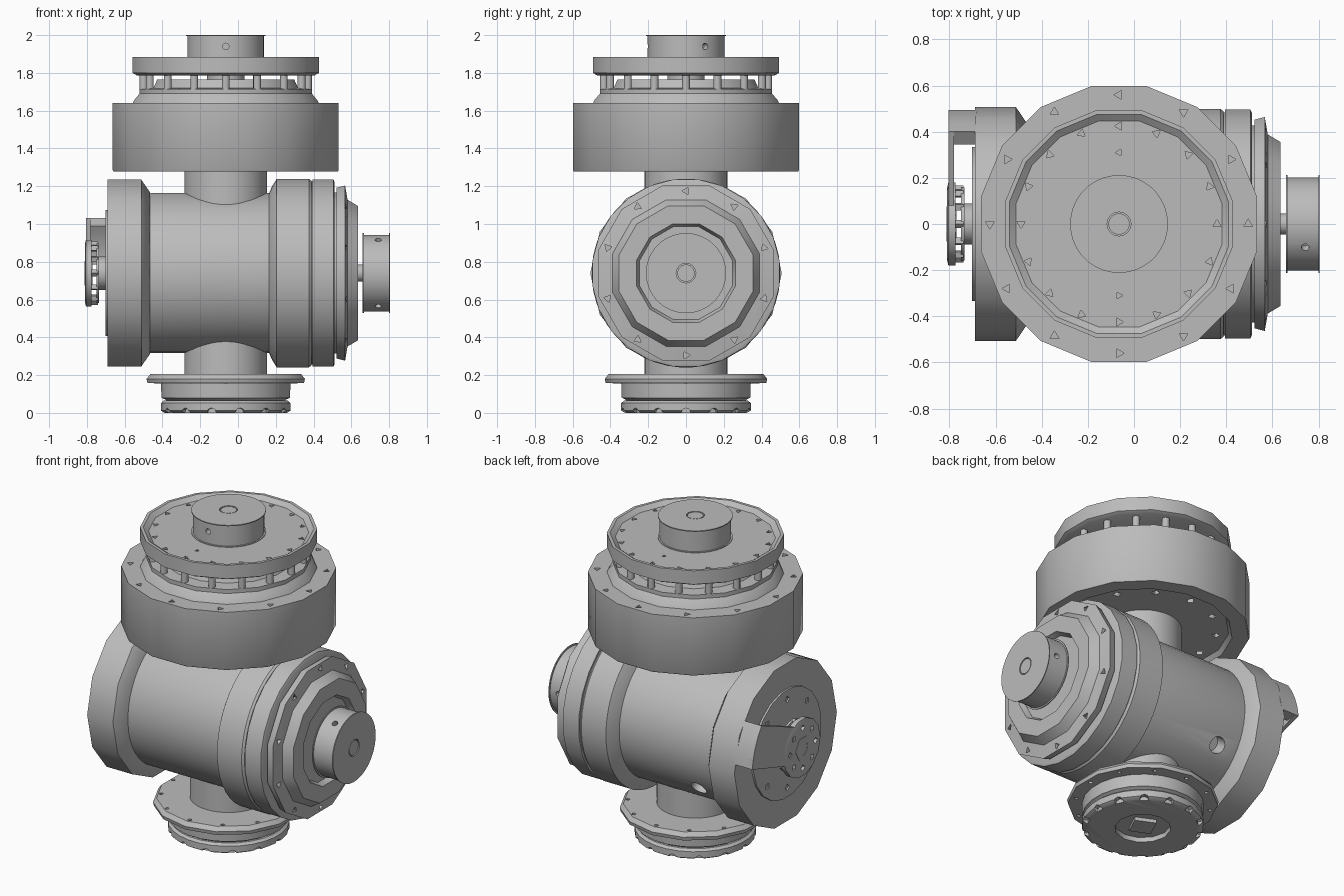
import bpy, bmesh, math
from mathutils import Matrix, Vector

old = bpy.data.objects.get("Cube")
if old:
    bpy.data.objects.remove(old, do_unlink=True)

grey = bpy.data.materials.new("machined grey")
grey.use_nodes = True
COLOUR = (0.5, 0.5, 0.5, 1)
grey.diffuse_color = COLOUR
grey.node_tree.nodes["Principled BSDF"].inputs["Base Color"].default_value = COLOUR

COLUMN = Matrix.Translation((-0.065, 0, 0))                                   # upright axis
BARREL = Matrix.Translation((0, 0, 0.74)) @ Matrix.Rotation(math.pi / 2, 4, 'Y')  # sideways axis


def finish(name, bm):
    bmesh.ops.recalc_face_normals(bm, faces=bm.faces)
    mesh = bpy.data.meshes.new(name)
    bm.to_mesh(mesh)
    bm.free()
    mesh.materials.append(grey)
    ob = bpy.data.objects.new(name, mesh)
    bpy.context.collection.objects.link(ob)
    return ob


def select(ob):
    bpy.ops.object.select_all(action='DESELECT')
    ob.select_set(True)
    bpy.context.view_layer.objects.active = ob


def smooth(ob):
    select(ob)
    bpy.ops.object.shade_smooth_by_angle(angle=math.radians(35))
    return ob


def lathe(name, frame, profile, sides=48):
    """Turn (radius, height) points about the frame's z axis and cap both ends."""
    bm = bmesh.new()
    rings = []
    for r, h in profile:
        ring = []
        for i in range(sides):
            a = math.tau * (i + 0.5) / sides
            ring.append(bm.verts.new(frame @ Vector((r * math.cos(a), r * math.sin(a), h))))
        rings.append(ring)
    for low, high in zip(rings, rings[1:]):
        for i in range(sides):
            j = (i + 1) % sides
            bm.faces.new((low[i], low[j], high[j], high[i]))
    bm.faces.new(rings[0])
    bm.faces.new(rings[-1])
    return finish(name, bm)


def studs(name, frame, count, radius, size, low, high, sides=12, turn=0.0):
    """A circle of small upright prisms."""
    bm = bmesh.new()
    for i in range(count):
        spin = Matrix.Rotation(math.tau * i / count + turn, 4, 'Z')
        place = Matrix.Translation((radius, 0, (low + high) / 2))
        bmesh.ops.create_cone(bm, cap_ends=True, segments=sides, radius1=size, radius2=size,
                              depth=high - low, matrix=frame @ spin @ place)
    return finish(name, bm)


def radial(name, frame, angles, radius, height, size, depth, sides=16):
    """Prisms pointing outwards from the frame's axis."""
    bm = bmesh.new()
    for a in angles:
        m = (frame @ Matrix.Rotation(a, 4, 'Z') @ Matrix.Translation((radius, 0, height))
             @ Matrix.Rotation(math.pi / 2, 4, 'Y'))
        bmesh.ops.create_cone(bm, cap_ends=True, segments=sides, radius1=size, radius2=size,
                              depth=depth, matrix=m)
    return finish(name, bm)


def cut(ob, cutter):
    mod = ob.modifiers.new("holes", 'BOOLEAN')
    mod.operation = 'DIFFERENCE'
    mod.solver = 'EXACT'
    mod.object = cutter
    select(ob)
    bpy.ops.object.modifier_apply(modifier=mod.name)
    bpy.data.objects.remove(cutter, do_unlink=True)


def prism(name, outline, x0, x1):
    """Extrude a (y, z) outline along x."""
    bm = bmesh.new()
    face = bm.faces.new([bm.verts.new((x0, y, z)) for y, z in outline])
    grown = bmesh.ops.extrude_face_region(bm, geom=[face])["geom"]
    bmesh.ops.translate(bm, vec=(x1 - x0, 0, 0),
                        verts=[v for v in grown if isinstance(v, bmesh.types.BMVert)])
    return finish(name, bm)


def arc(radius, start, end, steps=4):
    """(y, z) points around the barrel axis, angles in degrees."""
    angles = [math.radians(start + (end - start) * i / steps) for i in range(steps + 1)]
    return [(radius * math.cos(a), 0.74 + radius * math.sin(a)) for a in angles]


def hub(name, frame, low, high, angles):
    """Plain collar with thin rims, set-screw holes and a shaft end."""
    t = 0.006
    body = lathe(name, frame, [(0.212, low), (0.212, low + t), (0.203, low + t),
                               (0.203, high - t), (0.212, high - t), (0.212, high)])
    cut(body, radial("cutter", frame, angles, 0.2, (low + high) / 2 + 0.01, 0.017, 0.08))
    cut(body, studs("cutter", frame, 1, 0, 0.052, high - 0.012, high + 0.02, 16))
    smooth(body)
    smooth(lathe(name + "_shaft", frame, [(0.046, low - 0.09), (0.046, high - 0.002)], 16))


# Upper drum
drum = lathe("upper_drum", COLUMN, [(0.2, 1.305), (0.49, 1.305), (0.51, 1.277), (0.605, 1.277),
                                    (0.61, 1.285), (0.61, 1.64), (0.2, 1.64)], 16)
cut(drum, studs("cutter", COLUMN, 12, 0.56, 0.022, 1.615, 1.7, 3))
cut(drum, studs("cutter", COLUMN, 12, 0.42, 0.025, 1.25, 1.335, 4))
smooth(drum)
smooth(lathe("drum_collar", COLUMN, [(0.505, 1.635), (0.495, 1.655), (0.465, 1.69), (0.465, 1.715),
                                     (0.39, 1.72), (0.37, 1.765)], 16))

# Top plate carried on pins
smooth(studs("plate_pins", COLUMN, 16, 0.435, 0.021, 1.7, 1.8))
smooth(lathe("centre_post", COLUMN, [(0.1, 1.75), (0.1, 1.81)], 24))
plate = lathe("top_plate", COLUMN, [(0.48, 1.787), (0.503, 1.8), (0.503, 1.885), (0.485, 1.885),
                                    (0.455, 1.862), (0.1, 1.862)], 16)
cut(plate, studs("cutter", COLUMN, 16, 0.425, 0.02, 1.845, 1.93, 3))
cut(plate, studs("cutter", COLUMN, 2, 0.31, 0.016, 1.845, 1.93, 3, math.pi / 2))
smooth(plate)
hub("top_hub", COLUMN, 1.86, 2.0, [math.radians(-90), math.radians(30)])

# Neck through the barrel
smooth(lathe("upright_neck", COLUMN, [(0.22, 0.18), (0.22, 1.32)]))

# Lower flange and foot
flange = lathe("lower_flange", COLUMN, [(0.33, 0.155), (0.425, 0.158), (0.43, 0.18),
                                        (0.41, 0.205), (0.2, 0.205)], 14)
cut(flange, studs("cutter", COLUMN, 12, 0.385, 0.014, 0.1, 0.3, 4))
smooth(flange)
smooth(lathe("foot_body", COLUMN, [(0.3, 0.05), (0.325, 0.072), (0.343, 0.08), (0.346, 0.16)], 24))
foot = lathe("foot_ring", COLUMN, [(0.325, 0), (0.345, 0.012), (0.345, 0.052), (0.33, 0.065)], 28)
cut(foot, radial("cutter", COLUMN, [math.tau * i / 14 for i in range(14)], 0.35, 0.0, 0.026, 0.07, 8))
cut(foot, studs("cutter", COLUMN, 1, 0, 0.16, -0.1, 0.03, 12))
smooth(foot)
studs("foot_key", COLUMN, 1, 0, 0.09, 0.008, 0.05, 4, 0.35)

# Main barrel with its two wide ends
smooth(lathe("end_collar", BARREL, [(0.507, -0.69), (0.507, -0.512), (0.438, -0.465), (0.3, -0.465)], 14))
barrel = lathe("main_barrel", BARREL, [(0.42, -0.5), (0.425, -0.48), (0.425, 0.165),
                                       (0.46, 0.18), (0.5, 0.205), (0.5, 0.375), (0.49, 0.388)])
side = math.atan2(0.345, 0.25)
cut(barrel, radial("cutter", BARREL, [side], 0.425, -0.33, 0.05, 0.16, 16))
smooth(barrel)

# Stepped cover on the left end
smooth(lathe("cover_seam", BARREL, [(0.485, 0.38), (0.485, 0.4)]))
smooth(lathe("cover_ring", BARREL, [(0.5, 0.395), (0.5, 0.505), (0.485, 0.512)], 24))
smooth(lathe("cover_gap", BARREL, [(0.43, 0.505), (0.43, 0.53)], 24))
cover = lathe("cover_dish", BARREL, [(0.468, 0.522), (0.48, 0.567), (0.402, 0.58),
                                     (0.368, 0.635), (0.27, 0.635), (0.255, 0.6)], 12)
cut(cover, studs("cutter", BARREL, 10, 0.435, 0.022, 0.555, 0.65, 3))
smooth(cover)
hub("side_hub", BARREL, 0.66, 0.805, [math.radians(d) for d in (-150, -30, 90)])

# End disc on the right end
disc = lathe("end_disc", BARREL, [(0.338, -0.702), (0.338, -0.68)], 20)
cut(disc, studs("cutter", BARREL, 8, 0.275, 0.022, -0.75, -0.693, 4))
smooth(disc)

# Sensor bracket: a curved wall on the rim carrying an arm to the middle
smooth(prism("bracket_wall", arc(0.497, 6, 36) + arc(0.425, 36, 6), -0.8, -0.68))
prism("bracket_arm", arc(0.497, 6, 36) + [(0.08, 0.9), (0.08, 0.66)], -0.805, -0.78)
head = lathe("sensor_head", BARREL, [(0.16, -0.81), (0.18, -0.805), (0.18, -0.775)], 14)
cut(head, studs("cutter", BARREL, 8, 0.125, 0.02, -0.85, -0.79, 4))
smooth(head)
studs("sensor_teeth", BARREL, 12, 0.15, 0.018, -0.78, -0.74, 4)
smooth(lathe("sensor_disc", BARREL, [(0.16, -0.75), (0.16, -0.735), (0.09, -0.735), (0.09, -0.69)], 20))
nut = lathe("sensor_nut", BARREL, [(0.075, -0.812), (0.075, -0.77)], 6)
cut(nut, studs("cutter", BARREL, 1, 0, 0.045, -0.85, -0.79, 12))
